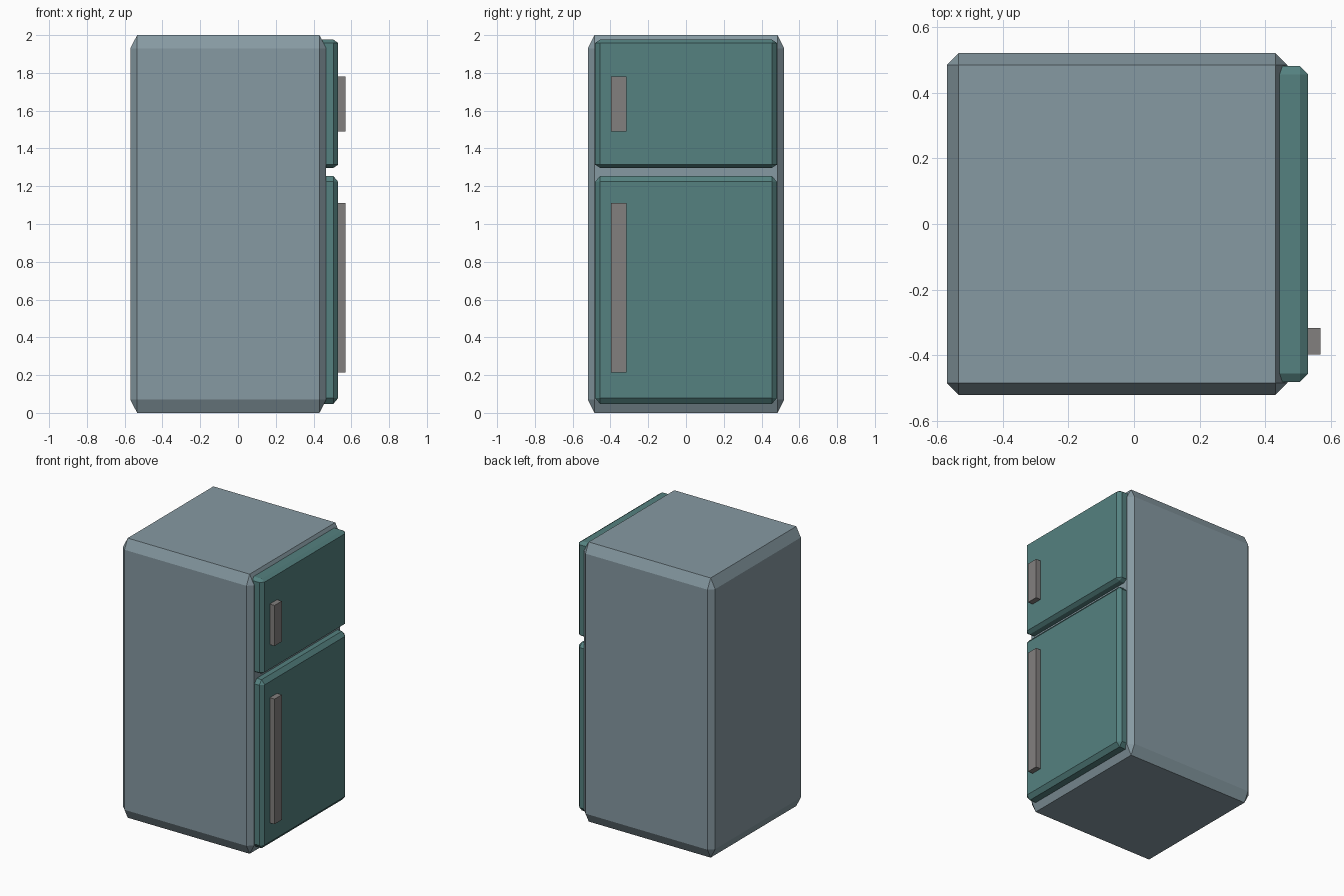
import bpy, bmesh

if "Cube" in bpy.data.objects:
    bpy.data.objects.remove(bpy.data.objects["Cube"])


def material(name, rgb):
    m = bpy.data.materials.new(name)
    m.diffuse_color = (*rgb, 1.0)
    m.use_nodes = True
    m.node_tree.nodes["Principled BSDF"].inputs["Base Color"].default_value = m.diffuse_color
    return m


def box(name, lo, hi, mat, chamfer=None):
    """Box between two corners, with an optional chamfer width per axis."""
    bm = bmesh.new()
    bmesh.ops.create_cube(bm, size=1.0)
    if chamfer:
        bmesh.ops.bevel(bm, geom=bm.edges[:], offset=0.1, segments=1,
                        affect='EDGES', profile=0.5)
    for v in bm.verts:
        for i in range(3):
            inset = chamfer[i] if chamfer and abs(v.co[i]) < 0.499 else 0.0
            v.co[i] = hi[i] - inset if v.co[i] > 0 else lo[i] + inset
    mesh = bpy.data.meshes.new(name)
    bm.to_mesh(mesh)
    bm.free()
    mesh.materials.append(mat)
    ob = bpy.data.objects.new(name, mesh)
    bpy.context.collection.objects.link(ob)
    return ob


body_mat = material("body_blue_grey", (0.24, 0.32, 0.36))
door_mat = material("door_teal", (0.09, 0.22, 0.215))
handle_mat = material("handle_grey", (0.225, 0.215, 0.21))

# Cabinet
box("cabinet", (-0.57, -0.52, 0.0), (0.467, 0.52, 2.0), body_mat,
    (0.036, 0.036, 0.07))

# Doors with their handles: name, door z range, z chamfer, handle z range
for name, z0, z1, cz, h0, h1 in (
        ("freezer", 1.297, 1.976, 0.017, 1.49, 1.78),
        ("fridge", 0.048, 1.254, 0.03, 0.215, 1.11)):
    box(name + "_door", (0.38, -0.481, z0), (0.53, 0.481, z1), door_mat,
        (0.025, 0.026, cz))
    box(name + "_handle", (0.515, -0.398, h0), (0.568, -0.316, h1), handle_mat)
